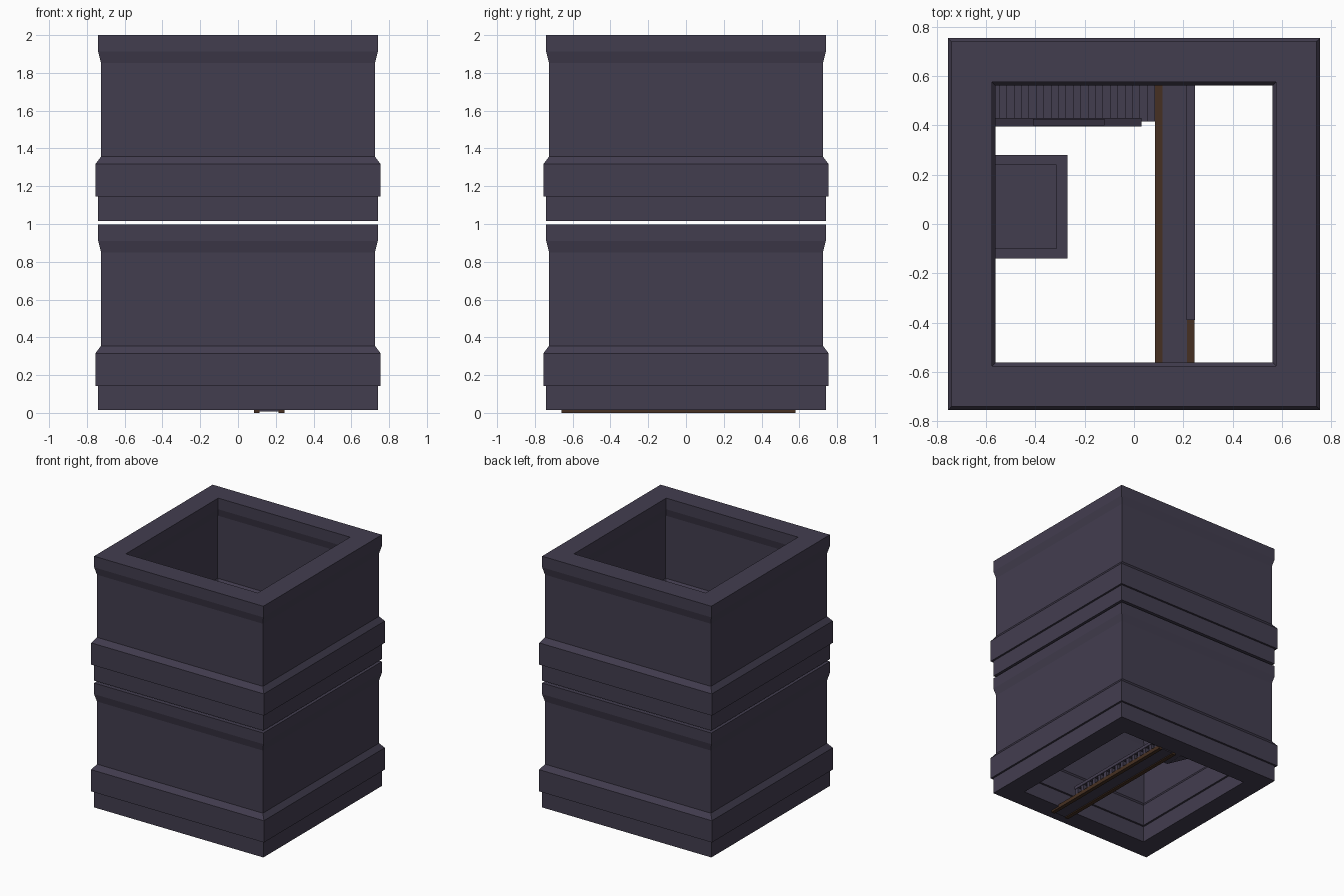
import bpy, bmesh

if "Cube" in bpy.data.objects:
    bpy.data.objects.remove(bpy.data.objects["Cube"])

def material(name, rgb):
    m = bpy.data.materials.new(name)
    m.diffuse_color = (*rgb, 1)
    m.use_nodes = True
    m.node_tree.nodes["Principled BSDF"].inputs["Base Color"].default_value = m.diffuse_color
    return m

STONE = material("dark_violet_stone", (0.055, 0.047, 0.078))
WOOD = material("dark_brown_wood", (0.062, 0.030, 0.016))

def finish(name, bm, mat):
    bmesh.ops.recalc_face_normals(bm, faces=bm.faces[:])
    me = bpy.data.meshes.new(name)
    bm.to_mesh(me)
    bm.free()
    me.materials.append(mat)
    ob = bpy.data.objects.new(name, me)
    bpy.context.collection.objects.link(ob)
    return ob

def add_box(bm, x0, x1, y0, y1, z0, z1):
    vs = bmesh.ops.create_cube(bm, size=1)["verts"]
    for v in vs:
        v.co = (x1 if v.co.x > 0 else x0, y1 if v.co.y > 0 else y0, z1 if v.co.z > 0 else z0)

def box(name, mat, *dims):
    bm = bmesh.new()
    add_box(bm, *dims)
    return finish(name, bm, mat)

def prism_y(bm, pts, y0, y1):
    # extrude an x-z outline along y
    a = [bm.verts.new((x, y0, z)) for x, z in pts]
    b = [bm.verts.new((x, y1, z)) for x, z in pts]
    bm.faces.new(a)
    bm.faces.new(b)
    for i in range(len(pts)):
        j = (i + 1) % len(pts)
        bm.faces.new((a[i], a[j], b[j], b[i]))

# Storey walls: moulded profile, mirrored inside and out, swept round a square
MID = 0.658
SIDE = [(0.082, 0.0), (0.082, 0.128), (0.097, 0.128), (0.097, 0.30), (0.067, 0.34),
        (0.067, 0.835), (0.082, 0.895), (0.082, 0.983)]
def storey(name, base):
    prof = [(MID + d, z + base) for d, z in SIDE] + [(MID - d, z + base) for d, z in reversed(SIDE)]
    bm = bmesh.new()
    rings = [[bm.verts.new((sx * r, sy * r, z)) for r, z in prof]
             for sx, sy in ((1, 1), (-1, 1), (-1, -1), (1, -1))]
    n = len(prof)
    for c in range(4):
        p, q = rings[c], rings[(c + 1) % 4]
        for i in range(n):
            j = (i + 1) % n
            bm.faces.new((p[i], p[j], q[j], q[i]))
    finish(name, bm, STONE)

storey("lower_storey_wall", 0.015)
storey("upper_storey_wall", 1.017)

# Floor walkway: two wooden beams with a slab between
for name, x in (("left_floor_beam", 0.085), ("right_floor_beam", 0.215)):
    box(name, WOOD, x, x + 0.03, -0.66, 0.58, 0.0, 0.03)
box("walkway_slab", STONE, 0.115, 0.215, -0.66, 0.58, 0.008, 0.024)

# Toothed railing on the right beam
bm = bmesh.new()
add_box(bm, 0.213, 0.247, -0.39, 0.575, 0.075, 0.10)
for i in range(15):
    y = -0.385 + i * 0.065
    add_box(bm, 0.217, 0.243, y, y + 0.03, 0.03, 0.075)
finish("toothed_rail", bm, STONE)

# Staircase climbing along the back wall, with stepped top and sloped underside
STEPS, X0, X1, Z0, RISE = 22, 0.085, -0.575, 0.02, 0.019
tread = (X1 - X0) / STEPS
outline = [(X0, Z0)]
for i in range(STEPS):
    x, z = X0 + i * tread, Z0 + (i + 1) * RISE
    outline += [(x, z), (x + tread, z)]
outline += [(X1, Z0 + STEPS * RISE - 0.06), (X0 - 0.06, Z0)]
bm = bmesh.new()
prism_y(bm, outline, 0.415, 0.595)
finish("staircase", bm, STONE)

# Stair rail with a raised middle section
def sloped(name, xa, xb, y0, y1, low, high):
    h = lambda x: Z0 + (X0 - x) * RISE / -tread
    bm = bmesh.new()
    prism_y(bm, [(xa, h(xa) + low), (xb, h(xb) + low), (xb, h(xb) + high), (xa, h(xa) + high)], y0, y1)
    finish(name, bm, STONE)

sloped("stair_rail", 0.03, -0.58, 0.395, 0.43, -0.02, 0.06)
sloped("stair_rail_cap", -0.12, -0.41, 0.400, 0.425, 0.06, 0.08)

# Wall box on the left: body, wider rim and a sunken top
box("wall_box_body", STONE, -0.60, -0.285, -0.125, 0.265, 0.62, 0.90)
bm = bmesh.new()
add_box(bm, -0.60, -0.27, -0.14, -0.10, 0.90, 0.94)
add_box(bm, -0.60, -0.27, 0.24, 0.28, 0.90, 0.94)
add_box(bm, -0.315, -0.27, -0.10, 0.24, 0.90, 0.94)
finish("wall_box_rim", bm, STONE)
